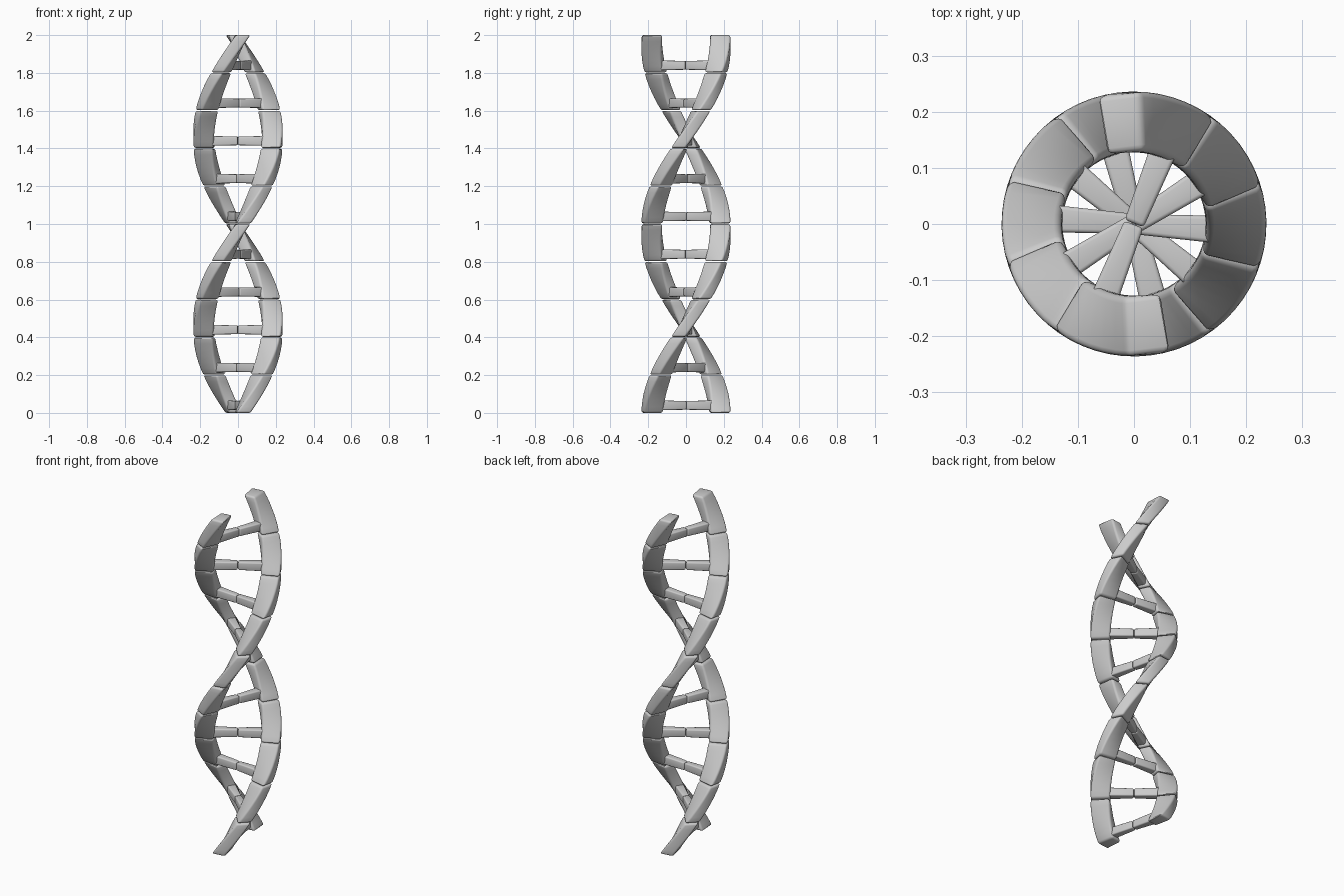
import bpy, bmesh, math
from mathutils import Vector

if "Cube" in bpy.data.objects:
    bpy.data.objects.remove(bpy.data.objects["Cube"])

STEPS = 10        # stacked segments in one full turn
H = 0.2           # height of one segment
PHASE = 97.0      # strand angle at z = 0, degrees


def angle(z):
    return math.radians(PHASE + 180.0 * z)


def polar(a, r, t, z):
    """Point at radius r along angle a, shifted sideways by t."""
    c, s = math.cos(a), math.sin(a)
    return Vector((r * c - t * s, r * s + t * c, z))


def loft(name, rings, bevel):
    """Closed solid through four-sided rings, with rounded edges."""
    bm = bmesh.new()
    vs = [[bm.verts.new(p) for p in ring] for ring in rings]
    for a, b in zip(vs, vs[1:]):
        for i in range(4):
            j = (i + 1) % 4
            bm.faces.new((a[i], a[j], b[j], b[i]))
    bm.faces.new(vs[0][::-1])
    bm.faces.new(vs[-1])
    bmesh.ops.recalc_face_normals(bm, faces=bm.faces[:])
    # round only the box edges, not the twist rings
    ends = set(vs[0]) | set(vs[-1])
    ring_of = {v: k for k, ring in enumerate(vs) for v in ring}
    edges = [e for e in bm.edges
             if ring_of[e.verts[0]] != ring_of[e.verts[1]]
             or (e.verts[0] in ends and e.verts[1] in ends)]
    bmesh.ops.bevel(bm, geom=edges, offset=bevel, segments=3,
                    profile=0.5, affect='EDGES', clamp_overlap=True)
    me = bpy.data.meshes.new(name)
    bm.to_mesh(me)
    bm.free()
    ob = bpy.data.objects.new(name, me)
    bpy.context.collection.objects.link(ob)
    bpy.ops.object.select_all(action='DESELECT')
    ob.select_set(True)
    bpy.context.view_layer.objects.active = ob
    bpy.ops.object.shade_smooth_by_angle(angle=math.radians(40))
    return ob


def strand_segment(k, turn):
    """Twisted block of the outer spiral."""
    z0, z1 = k * H + 0.003, (k + 1) * H - 0.001
    if k == 0:
        z0 = 0.0
    if k == STEPS - 1:
        z1 = 2.0
    rings = []
    for i in range(7):
        z = z0 + (z1 - z0) * i / 6
        a = angle(z) + turn
        rings.append([polar(a, 0.128, -0.034, z), polar(a, 0.234, -0.039, z),
                      polar(a, 0.234, 0.039, z), polar(a, 0.128, 0.034, z)])
    loft("strand_segment", rings, 0.011)


def half_rung(k, turn):
    """Tapered bar from the axis into the strand."""
    z = k * H + 0.04
    a = angle(z) + turn
    rings = []
    for r, w, h in ((0.001, 0.018, 0.023), (0.16, 0.025, 0.026)):
        rings.append([polar(a, r, -w, z - h), polar(a, r, w, z - h),
                      polar(a, r, w, z + h), polar(a, r, -w, z + h)])
    loft("half_rung", rings, 0.007)


# two strands, half a turn apart, joined by rungs
for k in range(STEPS):
    for turn in (0.0, math.pi):
        strand_segment(k, turn)
        half_rung(k, turn)
